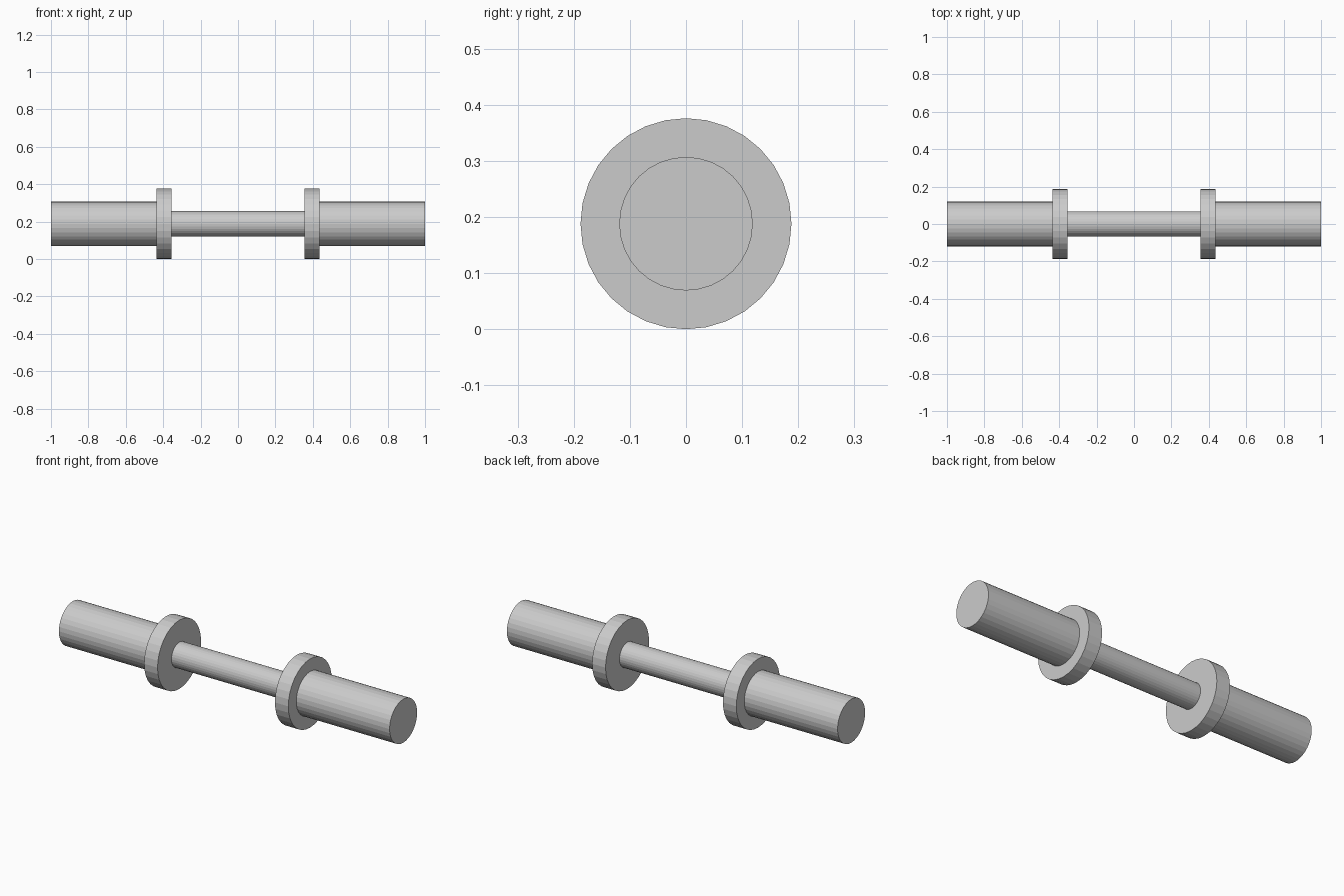
import bpy
from math import pi

if "Cube" in bpy.data.objects:
    bpy.data.objects.remove(bpy.data.objects["Cube"])

AXIS_Z = 0.188   # height of the bar's centre line
SIDES = 32


def rod(name, x0, x1, radius):
    """Flat-shaded cylinder lying along x from x0 to x1."""
    bpy.ops.mesh.primitive_cylinder_add(
        vertices=SIDES, radius=radius, depth=abs(x1 - x0),
        location=((x0 + x1) / 2, 0, AXIS_Z), rotation=(0, pi / 2, 0))
    obj = bpy.context.object
    obj.name = name
    return obj


# Thin grip in the middle
rod("grip", -0.355, 0.355, 0.068)

# Collar and thick sleeve on each end
for side, s in (("left", -1), ("right", 1)):
    rod(side + "_collar", s * 0.355, s * 0.436, 0.188)
    rod(side + "_sleeve", s * 0.436, s * 1.0, 0.119)
